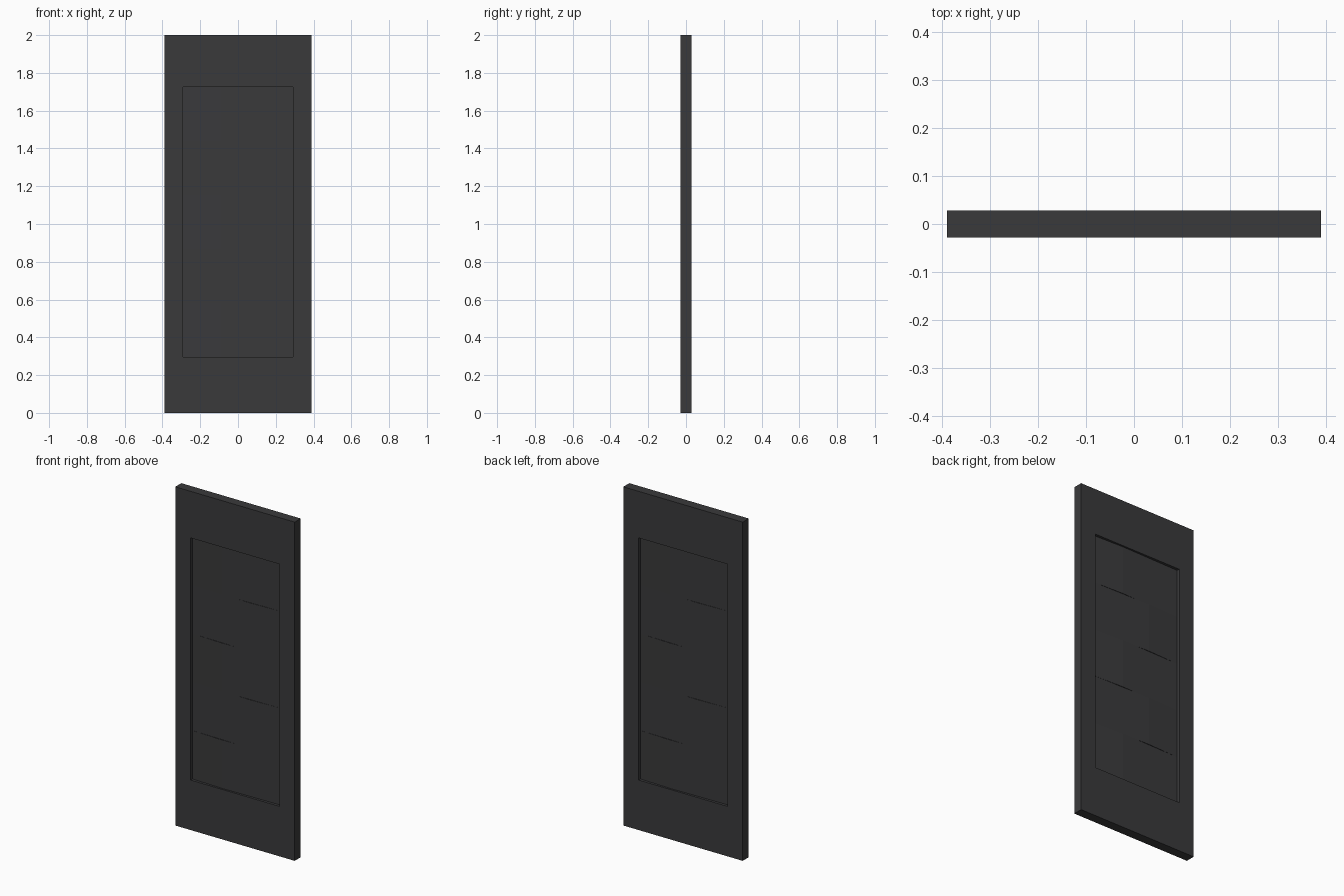
import bpy, bmesh

if "Cube" in bpy.data.objects:
    bpy.data.objects.remove(bpy.data.objects["Cube"])

T = 0.028            # half thickness of the door
W, IN = 0.39, 0.29   # outer and inner half widths
Z0, Z1, N = 0.295, 1.725, 5
EDGE, PEAK = 0.011, 0.018   # panel half thickness at its ends and at its ridge


def prism(name, profile, z0, z1):
    """Extrude an xy outline from z0 up to z1."""
    bm = bmesh.new()
    face = bm.faces.new([bm.verts.new((x, y, z0)) for x, y in profile])
    ext = bmesh.ops.extrude_face_region(bm, geom=[face])
    verts = [v for v in ext["geom"] if isinstance(v, bmesh.types.BMVert)]
    bmesh.ops.translate(bm, vec=(0, 0, z1 - z0), verts=verts)
    bmesh.ops.recalc_face_normals(bm, faces=bm.faces)
    me = bpy.data.meshes.new(name)
    bm.to_mesh(me)
    bm.free()
    ob = bpy.data.objects.new(name, me)
    bpy.context.collection.objects.link(ob)
    ob.data.materials.append(mat)
    return ob


def rect(x0, x1):
    return [(x0, -T), (x1, -T), (x1, T), (x0, T)]


mat = bpy.data.materials.new("dark_grey_paint")
mat.diffuse_color = (0.042, 0.042, 0.044, 1)
mat.use_nodes = True
mat.node_tree.nodes["Principled BSDF"].inputs["Base Color"].default_value = mat.diffuse_color

# Frame: two stiles and two rails
prism("left_stile", rect(-W, -IN), 0, 2)
prism("right_stile", rect(IN, W), 0, 2)
prism("bottom_rail", rect(-IN, IN), 0, Z0)
prism("top_rail", rect(-IN, IN), Z1, 2)

# Recessed panels with a shallow ridge that alternates sides
h = (Z1 - Z0) / N
for i in range(N):
    r = -0.09 if i % 2 == 0 else 0.09
    outline = [(-IN, -EDGE), (r, -PEAK), (IN, -EDGE),
               (IN, EDGE), (-r, PEAK), (-IN, EDGE)]
    prism(f"panel_{i + 1}", outline, Z0 + i * h, Z0 + (i + 1) * h)
